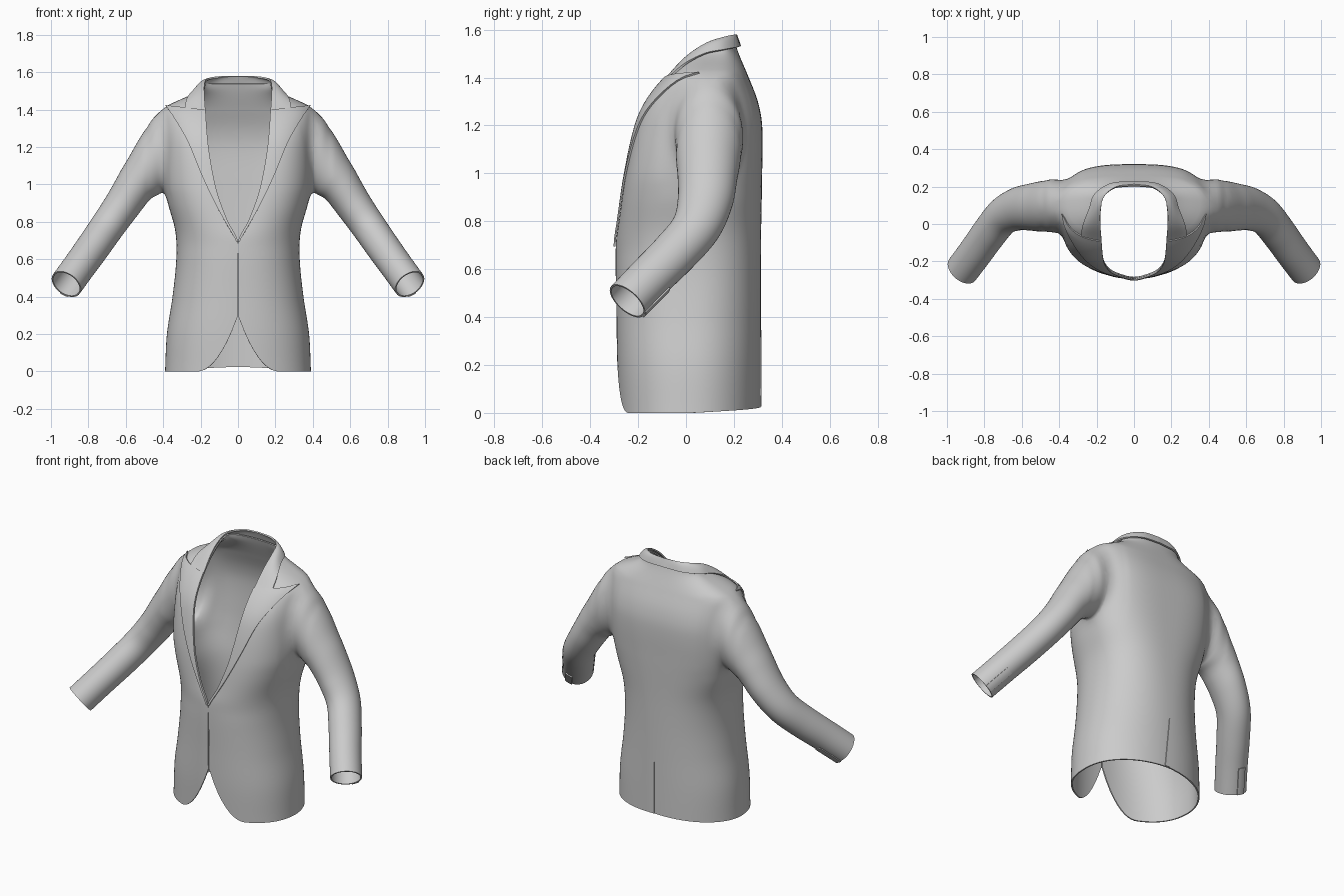
import bpy, bmesh, math
from mathutils import Vector

if "Cube" in bpy.data.objects:
    bpy.data.objects.remove(bpy.data.objects["Cube"], do_unlink=True)

cloth = bpy.data.materials.new("grey_cloth")
cloth.use_nodes = True
grey = (0.6, 0.6, 0.6, 1)
cloth.diffuse_color = grey
cloth.node_tree.nodes["Principled BSDF"].inputs["Base Color"].default_value = grey


def curve(table, s):
    """Smooth interpolation of rows (key, value) or (key, (values...))."""
    keys = [row[0] for row in table]
    vals = [Vector(row[1]) if isinstance(row[1], tuple) else row[1] for row in table]
    last = len(keys) - 1
    s = min(max(s, keys[0]), keys[last])
    i = next(k for k in range(last) if s <= keys[k + 1])

    def slope(k):
        a, b = max(k - 1, 0), min(k + 1, last)
        return (vals[b] - vals[a]) / (keys[b] - keys[a])

    h = keys[i + 1] - keys[i]
    t = (s - keys[i]) / h
    return (vals[i] * (2 * t**3 - 3 * t**2 + 1) + vals[i + 1] * (3 * t**2 - 2 * t**3)
            + slope(i) * (h * (t**3 - 2 * t**2 + t)) + slope(i + 1) * (h * (t**3 - t**2)))


def path(points):
    return [(i / (len(points) - 1), p) for i, p in enumerate(points)]


def steps(a, b, n):
    return [a + (b - a) * i / n for i in range(n + 1)]


def grid(bm, point, us, vs, wrap=False, hole=None):
    """Add quads of point(u, v), leaving out faces inside the hole."""
    rows = [[bm.verts.new(point(u, v)) for u in us] for v in vs]
    n = len(us)
    for low, high in zip(rows, rows[1:]):
        for i in range(n if wrap else n - 1):
            k = (i + 1) % n
            quad = (low[i], low[k], high[k], high[i])
            if not (hole and hole(sum((q.co for q in quad), Vector()) / 4)):
                bm.faces.new(quad)


def finish(bm, name, thick, mirror=True):
    """Turn the mesh into a mirrored piece of cloth with thickness."""
    mesh = bpy.data.meshes.new(name)
    bm.to_mesh(mesh)
    bm.free()
    mesh.materials.append(cloth)
    ob = bpy.data.objects.new(name, mesh)
    bpy.context.collection.objects.link(ob)
    if mirror:
        ob.modifiers.new("mirror", "MIRROR").merge_threshold = 0.001
    solid = ob.modifiers.new("thickness", "SOLIDIFY")
    solid.thickness, solid.offset = thick, -1
    bpy.ops.object.select_all(action="DESELECT")
    ob.select_set(True)
    bpy.context.view_layer.objects.active = ob
    bpy.ops.object.convert(target="MESH")
    bpy.ops.object.shade_smooth_by_angle(angle=math.radians(40))


def sheet(name, point, us, vs, thick, mirror=True):
    bm = bmesh.new()
    grid(bm, point, us, vs)
    finish(bm, name, thick, mirror)


# Torso profiles by height: half width, front, back, widest depth, neck opening
WIDTH = [(0, .39), (.2, .38), (.4, .35), (.6, .33), (.75, .335), (.9, .375), (1, .395),
         (1.2, .4), (1.3, .405), (1.38, .407), (1.41, .395), (1.44, .34), (1.48, .25),
         (1.51, .2), (1.54, .185)]
FRONT = [(0, -.278), (.2, -.287), (.4, -.29), (.7, -.293), (.8, -.28), (1, -.25),
         (1.2, -.205), (1.3, -.16), (1.4, -.08), (1.5, .04), (1.56, .135)]
BACK = [(0, .312), (.7, .313), (1, .318), (1.2, .318), (1.3, .3), (1.4, .262),
        (1.5, .22), (1.56, .2)]
MIDDLE = [(0, .02), (1, .05), (1.4, .1), (1.56, .16)]
OPENING = [(0, .003), (.6, .003), (.7, .003), (.8, .055), (.9, .095), (1, .125),
           (1.2, .16), (1.4, .176), (1.5, .18), (1.56, .17)]
FRONT_BOX = 2.3
BACK_BOX = [(0, 2.1), (.5, 2.2), (.9, 2.6), (1.2, 3), (1.4, 2.6), (1.56, 2.2)]


def torso_point(u, v):
    # u: 0 front edge, 1 side, 2 back centre
    def at(z):
        w, mid, op = curve(WIDTH, z), curve(MIDDLE, z), curve(OPENING, z)
        a = (u if u <= 1 else 2 - u) * math.pi / 2
        e = 2 / (FRONT_BOX if u <= 1 else curve(BACK_BOX, z))
        s, c = math.sin(a) ** e, max(math.cos(a), 0) ** e
        if u <= 1:
            return op + (w - op) * s, mid - (mid - curve(FRONT, z)) * c
        return w * s, mid + (curve(BACK, z) - mid) * c

    # Rounded cutaway at the front hem, slightly raised hem at the back
    if v < .4:
        x, _ = at(v)
        hem = .3 * max(0, 1 - x / .22) ** 2 if u <= 1 else .025 * (u - 1)
        v = hem + v * (.4 - hem) / .4
    return (*at(v), v)


def front_y(x, z):
    op, mid = curve(OPENING, z), curve(MIDDLE, z)
    t = min(max((x - op) / (curve(WIDTH, z) - op), 0), .98)
    return mid - (mid - curve(FRONT, z)) * (1 - t ** FRONT_BOX) ** (1 / FRONT_BOX)


def armhole(p):
    return p.x > .27 and ((p.y - .09) / .14) ** 2 + ((p.z - 1.18) / .228) ** 2 < 1


# Sleeve rings: centre, direction, half height, half depth
ARM = path([
    (.425, .097, 1.162, 1, 0, -.12, .212, .146),
    (.457, .097, 1.12, .97, 0, -.22, .177, .142),
    (.505, .093, 1.05, .85, 0, -.52, .132, .134),
    (.555, .09, .985, .65, -.02, -.75, .108, .125),
    (.625, .08, .88, .58, -.1, -.8, .097, .115),
    (.702, .04, .77, .52, -.4, -.75, .092, .102),
    (.775, -.05, .665, .47, -.6, -.64, .09, .097),
    (.847, -.15, .565, .47, -.6, -.64, .088, .094),
    (.918, -.245, .467, .47, -.6, -.64, .088, .092)])


def sleeve_point(a, t, lift=0):
    r = curve(ARM, t)
    n = Vector(r[3:6]).normalized()
    u = Vector((0, 1, 0))
    u = (u - n * u.dot(n)).normalized()
    v = n.cross(u)
    return (Vector(r[:3]) + u * math.cos(a) * (r[7] + lift)
            + v * math.sin(a) * (r[6] + lift))


# Body and sleeve, joined at the armhole and softened there
coat = bmesh.new()
grid(coat, torso_point, steps(0, 2, 56),
     steps(0, 1.36, 50) + steps(1.375, 1.54, 14), hole=armhole)
grid(coat, sleeve_point, steps(0, 2 * math.pi, 44)[:-1], steps(0, 1, 45), wrap=True)
for loose in [v for v in coat.verts if not v.link_faces]:
    coat.verts.remove(loose)
rims = []
for e in coat.edges:
    mid = (e.verts[0].co + e.verts[1].co) / 2
    if e.is_boundary and mid.x > .25 and .85 < mid.z < 1.5:
        rims.append(e)
bmesh.ops.bridge_loops(coat, edges=rims)
bmesh.ops.recalc_face_normals(coat, faces=coat.faces)
seam = [v for v in coat.verts
        if .28 < v.co.x < .5 and .9 < v.co.z < 1.42 and v.co.y > -.11]
for _ in range(8):
    bmesh.ops.smooth_vert(coat, verts=seam, factor=.5,
                          use_axis_x=True, use_axis_y=True, use_axis_z=True)
finish(coat, "jacket_body_and_sleeves", .008)

# Overlapping flap of the cuff vents
sheet("cuff_vents", lambda a, t: sleeve_point(a, t, .006),
      steps(-.5, 0, 5), steps(.87, 1, 6), .006)

# Peaked lapels lying on the chest
LAPEL = [(.7, .01), (.88, .113), (1.05, .195), (1.23, .27), (1.35, .34), (1.42, .388)]


def lapel_point(s, r):
    z = .695 + r * (.7 + .025 * s)
    inner = curve(OPENING, z) - .002
    x = inner + (curve(LAPEL, z) - inner) * s
    return (x, front_y(x, z) - .009, z + .004 * r)


sheet("lapels", lapel_point, steps(0, 1, 14), steps(0, 1, 40), .008)

# Collar folded around the neck, ending at the lapel notch
LOWER = path([(.285, -.075, 1.4), (.274, -.005, 1.46), (.242, .08, 1.502),
              (.212, .16, 1.518), (.125, .218, 1.528), (0, .23, 1.532)])
UPPER = path([(.174, -.09, 1.395), (.18, -.005, 1.485), (.178, .08, 1.543),
              (.158, .15, 1.568), (.095, .2, 1.579), (0, .213, 1.58)])


def collar_point(u, v):
    p = curve(LOWER, u).lerp(curve(UPPER, u), v)
    p.z += .014 * math.sin(math.pi * v) * math.sin(math.pi * u)
    return p


sheet("collar", collar_point, steps(0, 1, 36), steps(0, 1, 8), .009)

# Overlapping flap of the centre back vent, narrowing upwards
sheet("back_vent", lambda s, z: (s * (.35 - z), curve(BACK, z) + .004, z),
      steps(.1, 0, 4), steps(.026, .345, 8), .005, mirror=False)
